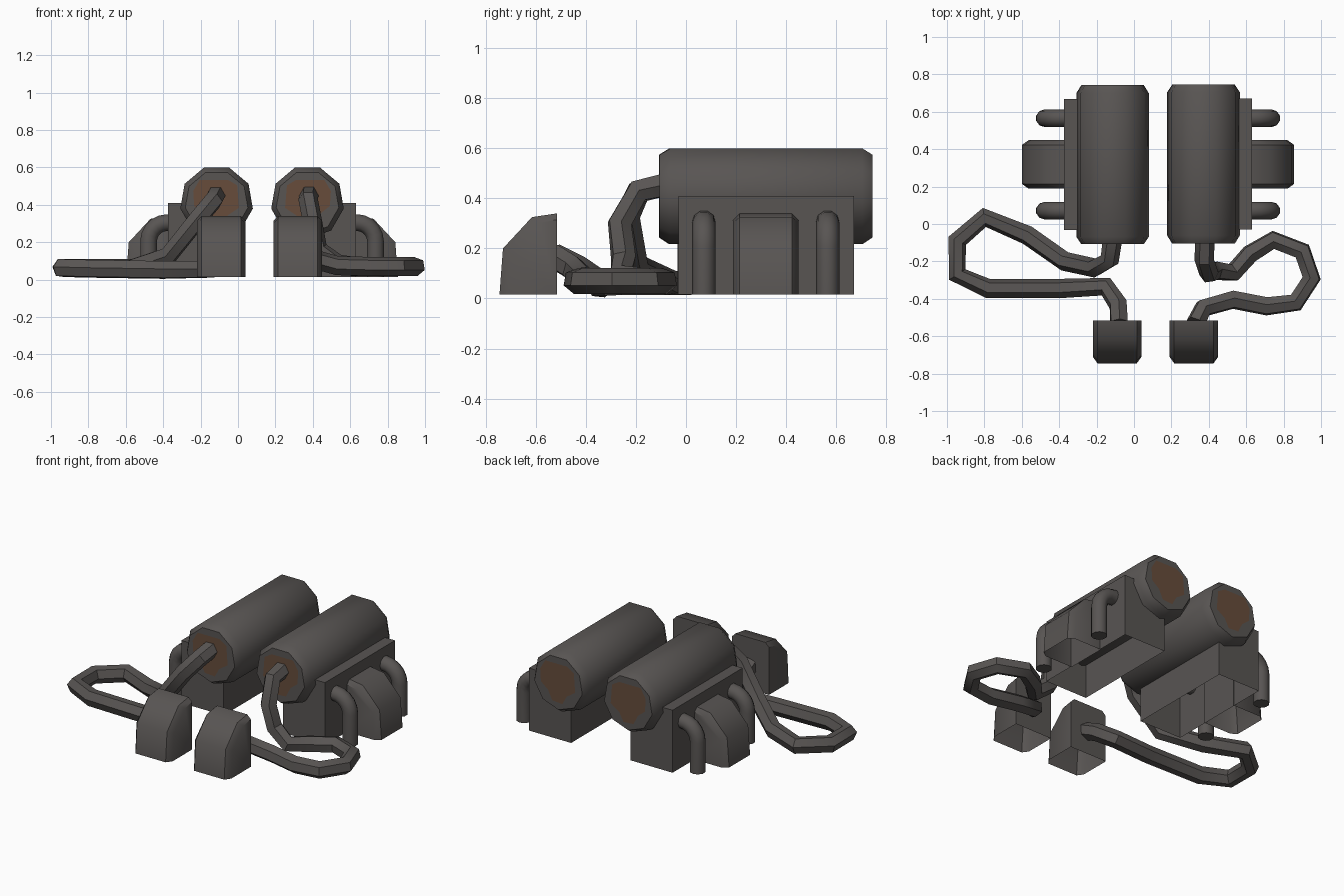
import bpy, bmesh, math
from mathutils import Matrix, Vector

if "Cube" in bpy.data.objects:
    bpy.data.objects.remove(bpy.data.objects["Cube"])


def material(name, rgb):
    m = bpy.data.materials.new(name)
    m.diffuse_color = (*rgb, 1)
    m.use_nodes = True
    m.node_tree.nodes["Principled BSDF"].inputs["Base Color"].default_value = m.diffuse_color
    return m


GREY = material("dark_grey", (0.098, 0.090, 0.086))
BROWN = material("rust_brown", (0.135, 0.073, 0.044))
CREAM = material("pale_cream", (0.46, 0.43, 0.37))

# half-turn about the middle of the pair of canisters
PIVOT = Vector((0.1285, 0.3185, 0))
TURN = Matrix.Translation(PIVOT) @ Matrix.Rotation(math.pi, 4, 'Z') @ Matrix.Translation(-PIVOT)
SIDES = (("right", Matrix.Identity(4)), ("left", TURN))


def add_mesh(name, mesh, mats, angle=42):
    ob = bpy.data.objects.new(name, mesh)
    bpy.context.collection.objects.link(ob)
    mesh.materials.clear()
    for m in mats:
        mesh.materials.append(m)
    bpy.ops.object.select_all(action='DESELECT')
    ob.select_set(True)
    bpy.context.view_layer.objects.active = ob
    bpy.ops.object.shade_smooth_by_angle(angle=math.radians(angle))
    return ob


def finish(name, bm, matrix, mats, angle=42):
    bm.transform(matrix)
    mesh = bpy.data.meshes.new(name)
    bm.to_mesh(mesh)
    bm.free()
    return add_mesh(name, mesh, mats, angle)


def tube(name, points, radius, resolution, matrix=Matrix.Identity(4), angle=42):
    cu = bpy.data.curves.new(name + "_path", 'CURVE')
    cu.dimensions = '3D'
    cu.bevel_depth = radius
    cu.bevel_resolution = resolution
    cu.use_fill_caps = True
    sp = cu.splines.new('POLY')
    sp.points.add(len(points) - 1)
    for p, co in zip(sp.points, points):
        p.co = (*co, 1)
    tmp = bpy.data.objects.new(name + "_tmp", cu)
    bpy.context.collection.objects.link(tmp)
    dg = bpy.context.evaluated_depsgraph_get()
    mesh = bpy.data.meshes.new_from_object(tmp.evaluated_get(dg))
    bpy.data.objects.remove(tmp)
    mesh.transform(matrix)
    mesh.name = name
    for p in mesh.polygons:
        p.material_index = 0
    return add_mesh(name, mesh, [GREY], angle)


# canister: nine-sided, flat side up, chamfered ends
def canister(name, matrix):
    bm = bmesh.new()
    cx, cz, n = 0.3715, 0.414, 9
    rings = []
    for y, r in ((-0.105, 0.17), (-0.062, 0.197), (0.705, 0.197), (0.745, 0.17)):
        rings.append([bm.verts.new((cx + r * math.sin(a), y, cz + r * math.cos(a)))
                      for a in (math.radians(20 + 40 * i) for i in range(n))])
    for a, b in zip(rings, rings[1:]):
        for i in range(n):
            bm.faces.new((a[i], a[(i + 1) % n], b[(i + 1) % n], b[i]))
    bm.faces.new(rings[0])
    bm.faces.new(rings[-1])
    bmesh.ops.recalc_face_normals(bm, faces=bm.faces[:])
    finish(name, bm, matrix, [GREY])


# worn patch on a canister end
PATCH = [(-.11, .09), (-.06, .12), (.09, .12), (.125, .06), (.12, -.02),
         (.07, -.06), (.04, -.12), (-.03, -.125), (-.06, -.07), (-.12, -.03)]


def patch(name, y, matrix):
    bm = bmesh.new()
    f = bm.faces.new([bm.verts.new((0.3715 + x, y, 0.414 + z)) for x, z in PATCH])
    f.normal_update()
    if f.normal.y * (y - 0.3) < 0:
        f.normal_flip()
    finish(name, bm, matrix, [BROWN])


# base block: open below, with a pale panel cut into one end
def base_block(name, matrix):
    bm = bmesh.new()
    lo, hi = Vector((0.335, -0.03, 0.015)), Vector((0.63, 0.67, 0.41))
    bmesh.ops.create_cube(bm, size=1, matrix=Matrix.Translation((lo + hi) / 2)
                          @ Matrix.Diagonal((*(hi - lo), 1)))
    bm.normal_update()
    bmesh.ops.delete(bm, geom=[f for f in bm.faces if f.normal.z < -0.5], context='FACES')
    for co, no in (((0.475, 0, 0), (1, 0, 0)), ((0.602, 0, 0), (1, 0, 0)), ((0, 0, 0.22), (0, 0, 1))):
        bmesh.ops.bisect_plane(bm, geom=bm.verts[:] + bm.edges[:] + bm.faces[:],
                               plane_co=co, plane_no=no)
    bm.normal_update()
    for f in bm.faces:
        c = f.calc_center_median()
        if f.normal.y > 0.5 and 0.475 < c.x < 0.602 and c.z < 0.22:
            f.material_index = 1
    finish(name, bm, matrix, [GREY, CREAM], 30)


# rounded hood growing outwards along +x, open below
def hood(name, matrix):
    outer = [(.23, 0), (.216, .185), (.10, .310), (0, .325)]
    inner = [(.195, 0), (.185, .172), (.07, .287), (0, .300)]
    bm = bmesh.new()
    rows = [[bm.verts.new((u, w, z)) for u, z in prof]
            for w, prof in ((-.13, inner), (-.105, outer), (.105, outer), (.13, inner))]
    for a, b in zip(rows, rows[1:]):
        for i in range(3):
            bm.faces.new((a[i], a[i + 1], b[i + 1], b[i]))
    feet = [bm.verts.new((0, w, 0)) for w in (-.13, .13)]
    bm.faces.new(rows[0] + [feet[0]])
    bm.faces.new(rows[3] + [feet[1]])
    bm.faces.new([feet[0]] + [r[3] for r in rows] + [feet[1]])
    bmesh.ops.recalc_face_normals(bm, faces=bm.faces[:])
    finish(name, bm, matrix, [GREY])


for side, M in SIDES:
    canister(side + "_canister", M)
    patch(side + "_front_patch", -0.108, M)
    patch(side + "_back_patch", 0.748, M)
    base_block(side + "_base_block", M)
    hood(side + "_side_hood", M @ Matrix.Translation((0.625, 0.3185, 0.015)))
    # elbow pipes either side of the hood
    for i, y in enumerate((0.0715, 0.5655)):
        bend = [(0.635 + 0.1 * math.sin(a), y, 0.205 + 0.1 * math.cos(a))
                for a in (math.radians(18 * k) for k in range(6))]
        tube(f"{side}_elbow_pipe_{i + 1}", [(0.6, y, 0.305)] + bend + [(0.735, y, 0.015)],
             0.047, 3, M)

# front plugs
for side, x in (("left", -0.09), ("right", 0.32)):
    hood(side + "_plug", Matrix.Translation((x, -0.515, 0.015)) @ Matrix.Rotation(-math.pi / 2, 4, 'Z'))

# looping hoses from canisters to plugs
tube("left_hose", [(-.115, -.08, .455), (-.13, -.19, .425), (-.21, -.235, .33), (-.37, -.2, .13),
                   (-.57, -.06, .062), (-.80, .035, .062), (-.945, -.09, .062), (-.945, -.27, .062),
                   (-.78, -.345, .058), (-.40, -.345, .052), (-.15, -.335, .055),
                   (-.085, -.43, .12), (-.08, -.53, .17)], 0.052, 1)
tube("right_hose", [(.38, -.08, .455), (.375, -.19, .43), (.40, -.265, .30), (.43, -.25, .16),
                    (.53, -.26, .085), (.62, -.16, .07), (.745, -.085, .07), (.90, -.145, .07),
                    (.95, -.29, .07), (.865, -.42, .07), (.71, -.44, .07), (.53, -.405, .075),
                    (.37, -.45, .12), (.33, -.53, .17)], 0.052, 1)
